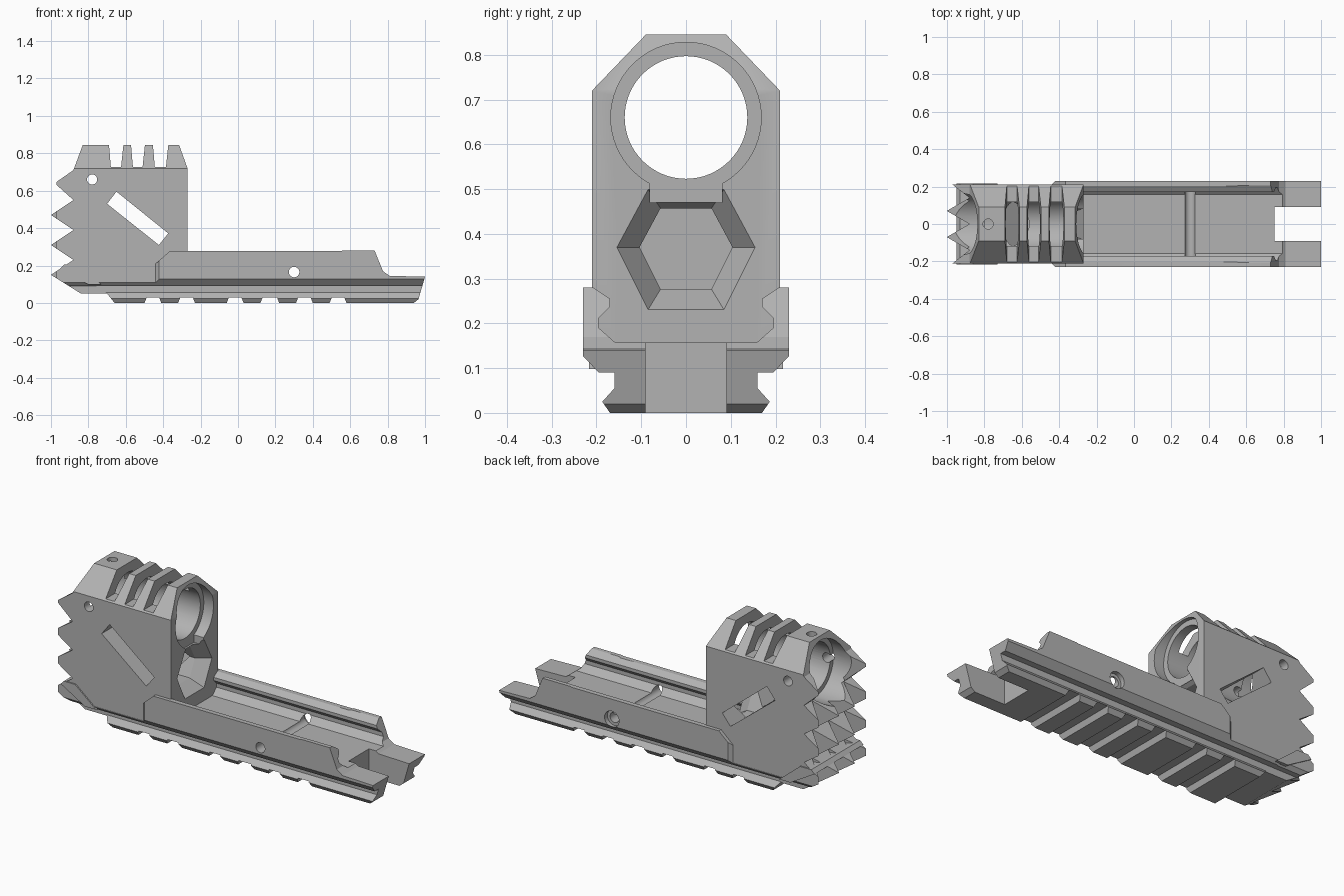
import bpy, bmesh, math

if "Cube" in bpy.data.objects:
    bpy.data.objects.remove(bpy.data.objects["Cube"])

grey = bpy.data.materials.new("matte grey")
grey.diffuse_color = (0.45, 0.45, 0.45, 1)
grey.use_nodes = True
grey.node_tree.nodes["Principled BSDF"].inputs["Base Color"].default_value = grey.diffuse_color


def loft(name, a, b):
    """Solid between two matching rings of 3D points."""
    bm = bmesh.new()
    va, vb = [bm.verts.new(p) for p in a], [bm.verts.new(p) for p in b]
    bm.faces.new(va)
    bm.faces.new(vb[::-1])
    n = len(a)
    for i in range(n):
        bm.faces.new((va[i], vb[i], vb[(i + 1) % n], va[(i + 1) % n]))
    bmesh.ops.recalc_face_normals(bm, faces=bm.faces)
    me = bpy.data.meshes.new(name)
    bm.to_mesh(me)
    bm.free()
    me.materials.append(grey)
    ob = bpy.data.objects.new(name, me)
    bpy.context.collection.objects.link(ob)
    return ob


def place(p, axis, t):
    return {"x": (t, p[0], p[1]), "y": (p[0], t, p[1]), "z": (p[0], p[1], t)}[axis]


def prism(name, pts, axis, lo, hi):
    return loft(name, [place(p, axis, lo) for p in pts], [place(p, axis, hi) for p in pts])


def box(x0, x1, y0, y1, z0, z1):
    return prism("box_cutter", [(x0, y0), (x1, y0), (x1, y1), (x0, y1)], "z", z0, z1)


def rod(c, r, axis, lo, hi, n=32):
    ring = [(c[0] + r * math.cos(2 * math.pi * i / n), c[1] + r * math.sin(2 * math.pi * i / n))
            for i in range(n)]
    return prism("round_cutter", ring, axis, lo, hi)


def combine(ob, tool, op="DIFFERENCE"):
    tool.hide_render = True
    mod = ob.modifiers.new("cut", "BOOLEAN")
    mod.object, mod.operation, mod.solver = tool, op, "EXACT"
    bpy.context.view_layer.objects.active = ob
    bpy.ops.object.modifier_apply(modifier=mod.name)
    bpy.data.objects.remove(tool)


def mirror(half):
    return half + [(-y, z) for y, z in reversed(half)]


# Front block: side outline with teeth, crossed with end and plan outlines
side = [(-0.84, 0.05), (-0.27, 0.05), (-0.27, 0.72), (-0.315, 0.845), (-0.83, 0.845),
        (-0.88, 0.71), (-0.98, 0.64), (-0.88, 0.55), (-1, 0.47), (-0.88, 0.39),
        (-1, 0.31), (-0.88, 0.23), (-1, 0.15)]
block = prism("front_block", side, "y", -0.3, 0.3)
end = mirror([(0.16, 0.0), (0.16, 0.09), (0.19, 0.09), (0.21, 0.11), (0.21, 0.72), (0.09, 0.845)])
combine(block, prism("end_outline", end, "x", -1.2, 0), "INTERSECT")
plan = [(0, 0.3), (-0.97, 0.3), (-0.97, 0.21), (-0.88, 0.14), (-1.001, 0.07), (-0.88, 0),
        (-1.001, -0.07), (-0.88, -0.14), (-0.97, -0.21), (-0.97, -0.3), (0, -0.3)]
combine(block, prism("plan_outline", plan, "z", -0.1, 1), "INTERSECT")

# Bore with wider recesses at both ends
combine(block, rod((0, 0.66), 0.137, "x", -1.1, 0, 64))
combine(block, rod((0, 0.66), 0.168, "x", -0.33, 0, 64))
combine(block, rod((0, 0.66), 0.165, "x", -1.1, -0.80, 64))

# Tapered six-sided pocket below the bore, joined to it by a neck
outer = mirror([(0.085, 0.23), (0.155, 0.37), (0.085, 0.50)])
inner = [(y * 0.67, 0.37 + (z - 0.37) * 0.67) for y, z in outer]
combine(block, loft("pocket_mouth", [place(p, "x", -0.269) for p in outer],
                    [place(p, "x", -0.34) for p in inner]))
combine(block, prism("pocket", inner, "x", -0.78, -0.339))
combine(block, box(-0.33, -0.2, -0.08, 0.08, 0.47, 0.58))

# Top vents, diagonal side window, pin holes
for a, b in [(-0.68, -0.625), (-0.562, -0.51), (-0.445, -0.385)]:
    vent = [(a, 0.728), (b, 0.728), (b + 0.015, 0.87), (a - 0.012, 0.87)]
    combine(block, prism("vent", vent, "y", -0.4, 0.4))
window = [(-0.70, 0.53), (-0.65, 0.595), (-0.373, 0.372), (-0.423, 0.31)]
combine(block, prism("window", window, "y", -0.4, 0.4))
combine(block, rod((-0.78, 0.66), 0.027, "y", -0.4, 0.4))
combine(block, rod((-0.78, 0), 0.027, "z", 0.7, 1))

# Rail: channel section crossed with side and plan outlines
section = mirror([(0.17, 0), (0.187, 0.025), (0.16, 0.055), (0.16, 0.09), (0.195, 0.09),
                  (0.23, 0.127), (0.23, 0.28), (0.207, 0.28), (0.17, 0.255), (0.17, 0.237),
                  (0.195, 0.212), (0.195, 0.19), (0.158, 0.157)])
rail = prism("rail", section, "x", -0.9, 1.1)
profile = [(-0.66, -0.01), (0.94, -0.01), (0.94, 0), (0.965, 0.02), (1, 0.14), (0.81, 0.145),
           (0.775, 0.17), (0.73, 0.281), (0.56, 0.281), (0.55, 0.277), (-0.365, 0.277),
           (-0.44, 0.21), (-0.44, 0.11), (-0.78, 0.11), (-0.70, 0.05), (-0.66, 0)]
combine(rail, prism("rail_side", profile, "y", -0.3, 0.3), "INTERSECT")
half = [(-0.9, 0.212), (-0.44, 0.212), (-0.42, 0.231), (1.1, 0.231), (1.1, 0.09), (0.75, 0.09)]
rail_plan = half + [(x, -y) for x, y in reversed(half)]
combine(rail, prism("rail_plan", rail_plan, "z", -0.1, 0.5), "INTERSECT")

# Cross slots under the rail
for a, b in [(-0.5, -0.41), (-0.32, -0.23), (-0.06, 0.03), (0.12, 0.22), (0.31, 0.40), (0.49, 0.58)]:
    slot = [(a, -0.05), (b, -0.05), (b, 0), (b - 0.012, 0.03), (a + 0.012, 0.03), (a, 0)]
    combine(rail, prism("slot", slot, "y", -0.3, 0.3))

# Cross pin hole, which also leaves a groove over the floor, with a recess at the back
combine(rail, rod((0.30, 0.165), 0.028, "y", -0.4, 0.4))
combine(rail, rod((0.30, 0.165), 0.045, "y", 0.205, 0.4))

# Sloped flange at the lower front corner of the block
flange = [(-0.95, 0.185), (-0.93, 0.205), (-0.86, 0.205), (-0.73, 0.098), (-0.80, 0.098)]
prism("sloped_flange", flange, "y", -0.217, 0.217)

# Sharp edges stay sharp, round holes become smooth
for ob in bpy.context.scene.objects:
    ob.select_set(True)
    bpy.context.view_layer.objects.active = ob
bpy.ops.object.shade_smooth_by_angle(angle=math.radians(25))
